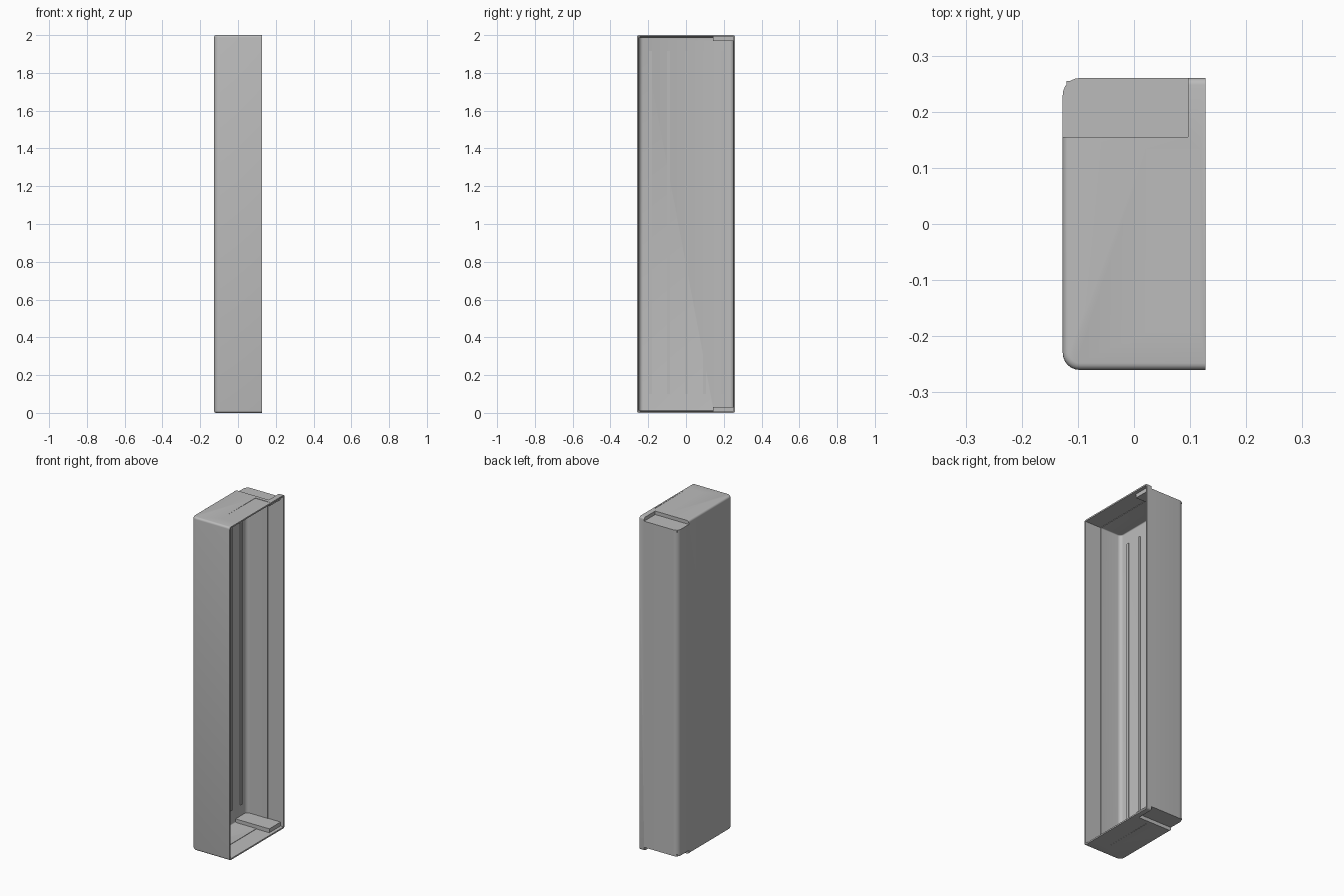
import bpy, bmesh, math
from mathutils import Vector

cube = bpy.data.objects.get("Cube")
if cube:
    bpy.data.objects.remove(cube, do_unlink=True)

grey = bpy.data.materials.new("mid grey")
grey.use_nodes = True
colour = (0.5, 0.5, 0.5, 1)
grey.diffuse_color = colour
grey.node_tree.nodes["Principled BSDF"].inputs["Base Color"].default_value = colour


def box(name, lo, hi, round_long=0, round_ends=0, shape=None):
    """Box between two corners; rounds the edges on its -x side."""
    bm = bmesh.new()
    bmesh.ops.create_cube(bm, size=1)
    lo, hi = Vector(lo), Vector(hi)
    for v in bm.verts:
        v.co = Vector(hi[i] if v.co[i] > 0 else lo[i] for i in range(3))
    if shape:
        shape(bm)
    if round_long:
        edges = [e for e in bm.edges if abs(e.verts[0].co.z - e.verts[1].co.z) > 1
                 and e.verts[0].co.x < 0]
        bmesh.ops.bevel(bm, geom=edges, offset=round_long, segments=6,
                        profile=0.5, affect='EDGES')
    if round_ends:
        edges = [e for e in bm.edges
                 if abs(e.verts[0].co.z - e.verts[1].co.z) < 1e-5
                 and min(v.co.x for v in e.verts) < hi.x - 1e-4]
        bmesh.ops.bevel(bm, geom=edges, offset=round_ends, segments=4,
                        profile=0.5, affect='EDGES')
    mesh = bpy.data.meshes.new(name)
    bm.to_mesh(mesh)
    bm.free()
    mesh.materials.append(grey)
    ob = bpy.data.objects.new(name, mesh)
    bpy.context.collection.objects.link(ob)
    return ob


def combine(target, other, operation):
    """Apply a boolean and remove the helper."""
    mod = target.modifiers.new("combine", 'BOOLEAN')
    mod.operation, mod.solver, mod.object = operation, 'EXACT', other
    bpy.context.view_layer.objects.active = target
    bpy.ops.object.modifier_apply(modifier=mod.name)
    bpy.data.objects.remove(other, do_unlink=True)


# Hollow tray, open on +x, with slightly thinner walls near the rim
tray = box("tray", (-0.127, -0.26, 0), (0.127, 0.26, 2), 0.03, 0.012)
combine(tray, box("cavity", (-0.117, -0.249, 0.011), (0.2, 0.249, 1.989), 0.022, 0.006), 'DIFFERENCE')
combine(tray, box("rim_cavity", (0.022, -0.2515, 0.0085), (0.2, 0.2515, 1.9915)), 'DIFFERENCE')


def end_z(end, depth):
    """Height at a depth inside the lower (0) or upper (1) end."""
    return 2 - depth if end else depth


for end in (0, 1):
    def span(a, b):
        return sorted((end_z(end, a), end_z(end, b)))

    # Inner block that backs the corner notch
    z0, z1 = span(0.005, 0.032)
    combine(tray, box("notch_block", (-0.12, 0.144, z0), (0.107, 0.255, z1)), 'UNION')
    # Corner notch
    z0, z1 = span(-0.1, 0.021)
    combine(tray, box("notch", (-0.2, 0.155, z0), (0.096, 0.4, z1)), 'DIFFERENCE')

    # Shallow panel that fades out towards the front
    def fade(bm):
        for v in bm.verts:
            if v.co.y < 0 and abs(v.co.z - end_z(end, 0.002)) < 1e-4:
                v.co.z = end_z(end, -0.0001)
    z0, z1 = span(-0.05, 0.002)
    combine(tray, box("panel", (0.022, -0.21, z0), (0.118, 0.133, z1), shape=fade), 'DIFFERENCE')

# Long ribs on the inner floor
for i in range(5):
    y = (i - 2) * 0.095 + 0.003
    box(f"floor_rib_{i + 1}", (-0.121, y - 0.008, 0.1), (-0.111, y + 0.008, 1.915))

# Smooth rounded corners, sharp elsewhere
bpy.ops.object.select_all(action='DESELECT')
tray.select_set(True)
bpy.context.view_layer.objects.active = tray
bpy.ops.object.shade_smooth_by_angle(angle=math.radians(35))
